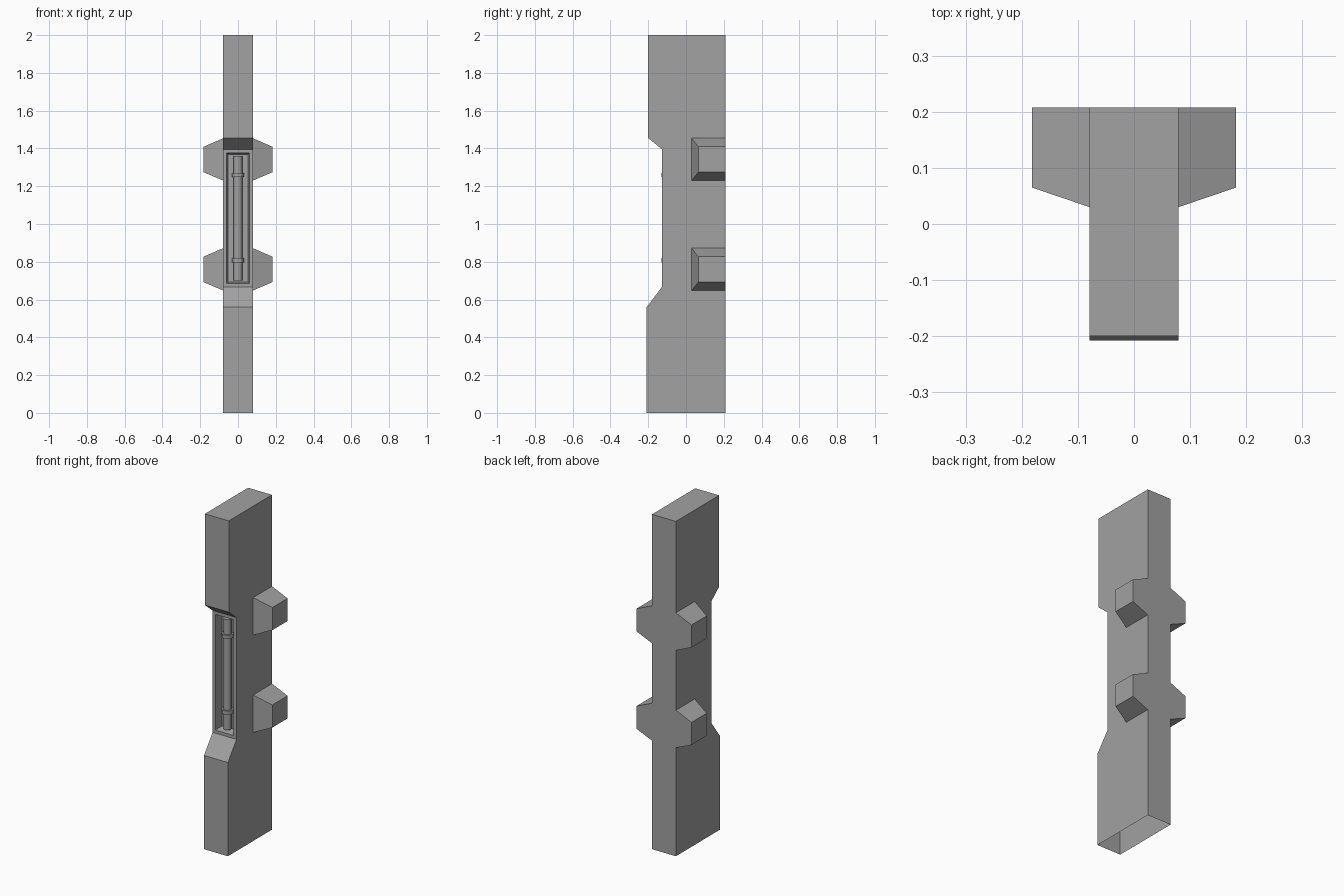
import bpy, bmesh
from mathutils import Vector

if "Cube" in bpy.data.objects:
    bpy.data.objects.remove(bpy.data.objects["Cube"], do_unlink=True)

grey = bpy.data.materials.new("mid_grey")
grey.use_nodes = True
colour = (0.36, 0.36, 0.36, 1)
grey.diffuse_color = colour
grey.node_tree.nodes["Principled BSDF"].inputs["Base Color"].default_value = colour

HALF_W, BACK = 0.079, 0.208


def finish(bm, name):
    mesh = bpy.data.meshes.new(name)
    bm.to_mesh(mesh)
    bm.free()
    mesh.materials.append(grey)
    obj = bpy.data.objects.new(name, mesh)
    bpy.context.collection.objects.link(obj)
    return obj


# Post: side profile extruded across x, with a recessed panel and open foot
profile = [(-0.208, 0), (BACK, 0), (BACK, 2), (-0.2, 2), (-0.2, 1.455),
           (-0.127, 1.395), (-0.127, 0.667), (-0.208, 0.56)]
bm = bmesh.new()
side = bm.faces.new([bm.verts.new((-HALF_W, y, z)) for y, z in profile])
ext = bmesh.ops.extrude_face_region(bm, geom=[side])
moved = [v for v in ext["geom"] if isinstance(v, bmesh.types.BMVert)]
bmesh.ops.translate(bm, verts=moved, vec=(2 * HALF_W, 0, 0))
bmesh.ops.recalc_face_normals(bm, faces=bm.faces)
panel = min(bm.faces, key=lambda f: (f.calc_center_median() - Vector((0, -0.127, 1.03))).length)
foot = min(bm.faces, key=lambda f: f.calc_center_median().z)
bmesh.ops.inset_individual(bm, faces=[panel], thickness=0.026, depth=0)
bmesh.ops.inset_individual(bm, faces=[panel], thickness=0.012, depth=-0.05)
bmesh.ops.delete(bm, geom=[foot], context="FACES_ONLY")
finish(bm, "post")


# Lugs: tapered blocks on both sides, flush with the back
def lug(name, side, z):
    bm = bmesh.new()
    rings = []
    for x, front, low, high in ((HALF_W, 0.03, -0.112, 0.112), (0.182, 0.065, -0.068, 0.067)):
        corners = ((front, low), (BACK, low), (BACK, high), (front, high))
        rings.append([bm.verts.new((side * x, y, z + h)) for y, h in corners])
    inner, outer = rings
    bm.faces.new(outer)
    for i in range(4):
        j = (i + 1) % 4
        bm.faces.new((inner[i], inner[j], outer[j], outer[i]))
    bmesh.ops.recalc_face_normals(bm, faces=bm.faces)
    finish(bm, name)


for level, z in (("lower", 0.76), ("upper", 1.342)):
    for word, side in (("left", 1), ("right", -1)):
        lug(f"{level}_{word}_lug", side, z)


# Rod and its two collars inside the recess
def cylinder(name, radius, z, height):
    bpy.ops.mesh.primitive_cylinder_add(vertices=12, radius=radius, depth=height,
                                        location=(0, -0.098, z))
    obj = bpy.context.object
    obj.name = name
    obj.data.materials.append(grey)
    bpy.ops.object.shade_smooth_by_angle()


cylinder("rod", 0.023, 1.031, 0.66)
cylinder("lower_collar", 0.033, 0.808, 0.022)
cylinder("upper_collar", 0.033, 1.26, 0.022)
